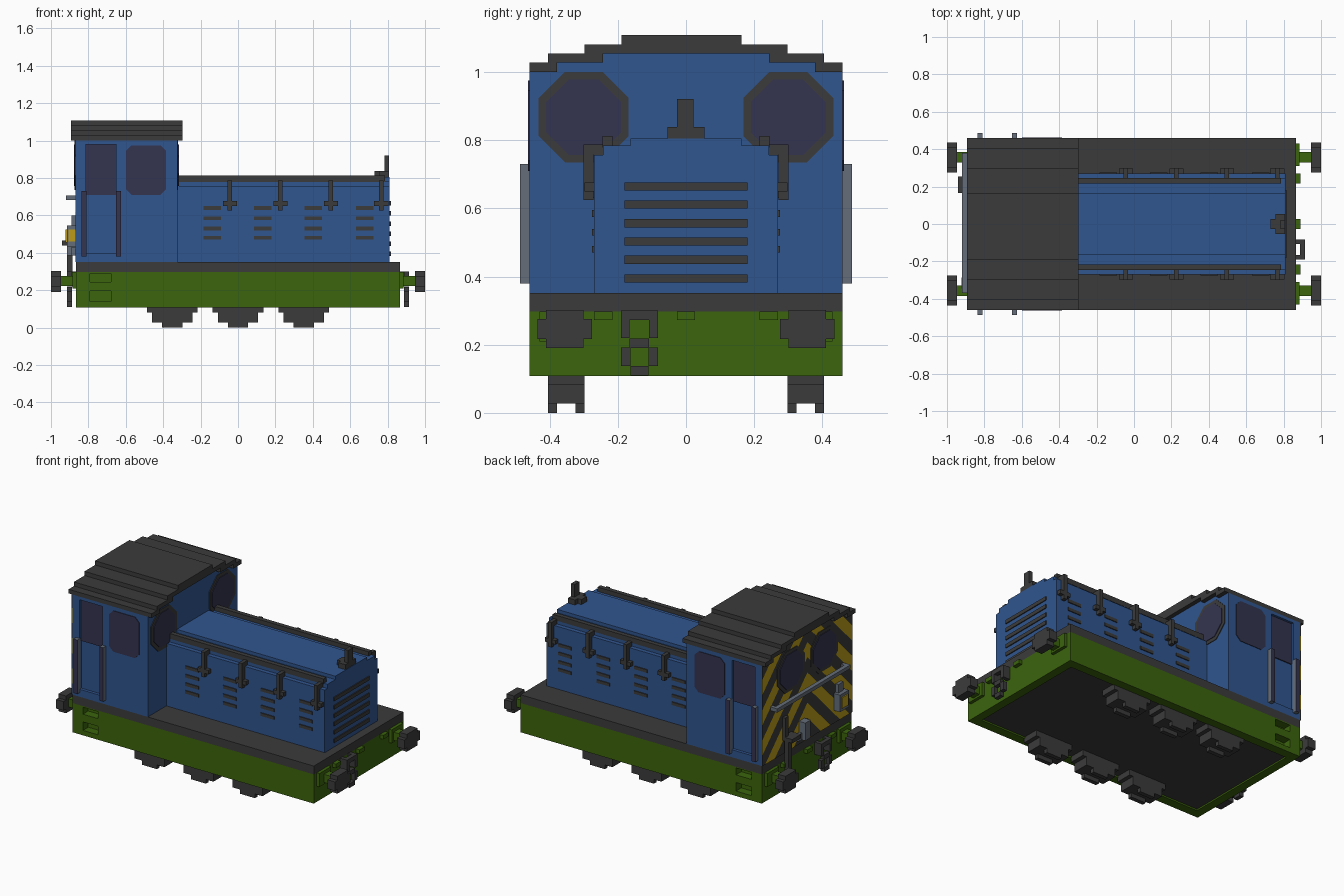
import bpy, bmesh, math
from mathutils import Vector

cube = bpy.data.objects.get("Cube")
if cube:
    bpy.data.objects.remove(cube, do_unlink=True)

V = 2 / 74  # block size that the whole model is laid out on


def material(name, rgb):
    m = bpy.data.materials.new(name)
    m.use_nodes = True
    m.diffuse_color = (*rgb, 1)
    m.node_tree.nodes["Principled BSDF"].inputs["Base Color"].default_value = (*rgb, 1)
    return m


BLUE = material("body blue", (0.03, 0.092, 0.275))
GREEN = material("frame green", (0.044, 0.128, 0.004))
DARK = material("dark grey", (0.044, 0.044, 0.044))
GLASS = material("window navy", (0.034, 0.034, 0.08))
GREY = material("steel grey", (0.13, 0.155, 0.19))
YELLOW = material("warning yellow", (0.5, 0.33, 0.01))


def add_box(bm, b):
    x0, x1, y0, y1, z0, z1 = b
    r = bmesh.ops.create_cube(bm, size=1)
    for v in r["verts"]:
        v.co = Vector(((x0 + x1) / 2 + v.co.x * (x1 - x0), (y0 + y1) / 2 + v.co.y * (y1 - y0),
                       (z0 + z1) / 2 + v.co.z * (z1 - z0)))


def finish(name, bm, *mats):
    bmesh.ops.recalc_face_normals(bm, faces=bm.faces[:])
    me = bpy.data.meshes.new(name)
    bm.to_mesh(me)
    bm.free()
    for m in mats:
        me.materials.append(m)
    ob = bpy.data.objects.new(name, me)
    bpy.context.collection.objects.link(ob)
    return ob


def flip(b, ax):
    b = list(b)
    b[2 * ax], b[2 * ax + 1] = -b[2 * ax + 1], -b[2 * ax]
    return tuple(b)


def boxes(name, mat, parts, mirror="", unit=1.0):
    """Boxes (x0,x1,y0,y1,z0,z1) joined in one object, repeated across x and/or y."""
    for ax, key in enumerate("xy"):
        if key in mirror:
            parts = list(parts) + [flip(b, ax) for b in parts]
    bm = bmesh.new()
    for b in parts:
        add_box(bm, [c * unit for c in b])
    return finish(name, bm, mat)


def octagon(name, mat, axis, at, thick, u0, u1, z0, z1, cut):
    """Thin eight-sided plate facing along the x or y axis."""
    pts = [(u0 + cut, z0), (u1 - cut, z0), (u1, z0 + cut), (u1, z1 - cut),
           (u1 - cut, z1), (u0 + cut, z1), (u0, z1 - cut), (u0, z0 + cut)]
    place = (lambda d, u, z: (d, u, z)) if axis == "x" else (lambda d, u, z: (u, d, z))
    bm = bmesh.new()
    f = bm.faces.new([bm.verts.new(place(at, u, z)) for u, z in pts])
    r = bmesh.ops.extrude_face_region(bm, geom=[f])
    for v in r["geom"]:
        if isinstance(v, bmesh.types.BMVert):
            v.co[0 if axis == "x" else 1] += thick
    return finish(name, bm, mat)


def carve(ob, mat, parts, mirror=""):
    cutter = boxes("cutter", mat, parts, mirror)
    cutter.hide_render = True
    mod = ob.modifiers.new("carve", "BOOLEAN")
    mod.operation, mod.solver, mod.object = "DIFFERENCE", "EXACT", cutter
    dg = bpy.context.evaluated_depsgraph_get()
    me = bpy.data.meshes.new_from_object(ob.evaluated_get(dg))
    ob.modifiers.clear()
    ob.data = me
    bpy.data.objects.remove(cutter, do_unlink=True)


# Underframe with step holes and a shallow recess below
frame = boxes("frame", GREEN, [(-32, 32, -17, 17, 4, 11)], unit=V)
carve(frame, GREEN, [(-0.79, -0.68, -0.5, -0.405, 0.245, 0.29), (-0.79, -0.68, -0.5, -0.405, 0.14, 0.195)], "y")
carve(frame, GREEN, [(-0.81, 0.81, -0.40, 0.40, 0.05, 0.125)])
boxes("underside_panel", DARK, [(-0.81, 0.81, -0.40, 0.40, 0.118, 0.126)])
boxes("footplate", DARK, [(-32, 32, -17, 17, 11, 13)], unit=V)

# Axle boxes: stepped blocks with two thin plates at the bottom
axles = []
for c in (-13, 0, 13):
    axles += [(c - 5, c + 5, 11, 15, 3, 4.7), (c - 4, c + 4, 11.3, 14.7, 1, 3)]
    for y in (11, 14):
        axles += [(c - 4, c + 4, y, y + 1, 1, 3.2), (c - 2, c + 2, y, y + 1, 0, 1.2)]
boxes("axle_boxes", DARK, axles, "y", V)

# Engine hood with stepped shoulders
boxes("hood", BLUE, [(-12, 30, -10, 10, 13, 28), (-12, 30, -9, 9, 28, 29), (-12, 30, -6, 6, 29, 29.8)], unit=V)
boxes("front_grille", DARK, [(0.808, 0.817, -0.18, 0.18, z - 0.012, z + 0.012)
                             for z in (0.394, 0.449, 0.503, 0.556, 0.611, 0.664)])
boxes("side_louvres", DARK, [(x, x + 0.095, -0.276, -0.268, z - 0.01, z + 0.01)
                             for x in (-0.185, 0.085, 0.355, 0.63) for z in (0.48, 0.53, 0.585, 0.64)], "y")
boxes("hood_rails", DARK, [(-0.324, 0.785, 0.216, 0.245, 0.778, 0.812)], "y")
brackets = []
for x in (-0.043, 0.227, 0.497, 0.766):
    brackets += [(x - 0.012, x + 0.012, 0.235, 0.30, 0.757, 0.787),
                 (x - 0.012, x + 0.012, 0.272, 0.30, 0.625, 0.765),
                 (x - 0.038, x + 0.038, 0.268, 0.297, 0.65, 0.676)]
boxes("rail_brackets", DARK, brackets, "y")
boxes("exhaust", DARK, [(0.757, 0.808, -0.054, 0.054, 0.80, 0.838), (0.73, 0.76, -0.027, 0.027, 0.80, 0.838),
                        (0.783, 0.808, -0.026, 0.022, 0.83, 0.92)])

# Cab with recessed doors
cab = boxes("cab", BLUE, [(-32, -12, -17, 17, 13, 37)], unit=V)
carve(cab, BLUE, [(-0.815, -0.65, -0.5, -0.44, 0.40, 0.98)], "y")
boxes("cab_gable", BLUE, [(-32, -12, -14, 14, 37, 38), (-32, -12, -9, 9, 38, 39)], unit=V)
boxes("roof", DARK, [(-33, -11, -11, 11, 39, 40), (-33, -11, -7, 6, 40, 41)], unit=V)
boxes("roof_eaves", DARK, [(-33, -11, 14, 17, 37, 38), (-33, -11, 9, 15, 38, 39)], "y", V)

# Side windows and handrails
for s, side in ((1, "left"), (-1, "right")):
    boxes("door_window_" + side, GLASS, [(-0.813, -0.652, s * 0.443 - 0.004, s * 0.443 + 0.004, 0.71, 0.978)])
    octagon("side_window_" + side, GLASS, "y", s * 0.4585, s * 0.005, -0.60, -0.384, 0.71, 0.975, 0.03)
    octagon("front_window_frame_" + side, DARK, "x", -0.326, 0.006, *sorted((s * 0.168, s * 0.432)), 0.735, 1.0, 0.077)
    octagon("front_window_" + side, GLASS, "x", -0.326, 0.010, *sorted((s * 0.19, s * 0.41)), 0.757, 0.978, 0.066)
    octagon("rear_window_frame_" + side, DARK, "x", -0.866, -0.008, *sorted((s * 0.03, s * 0.31)), 0.735, 1.0, 0.077)
    octagon("rear_window_" + side, GLASS, "x", -0.866, -0.012, *sorted((s * 0.052, s * 0.288)), 0.757, 0.978, 0.066)
rails = boxes("door_handrails", GREY, [(-0.838, -0.811, 0.455, 0.487, 0.38, 0.73),
                                       (-0.652, -0.625, 0.455, 0.487, 0.38, 0.73)], "y")
rails.data.materials.append(GLASS)
for p in rails.data.polygons:
    p.material_index = 1 if abs(p.normal.y) > 0.5 else 0

# Rear warning chevrons: thin panels sliced on the diagonal and coloured in bands
bm = bmesh.new()
for w, z0, z1 in ((17, 13, 37), (14, 37, 38), (9, 38, 39)):
    for y0, y1 in ((-w, 0), (0, w)):
        add_box(bm, (-0.870, -0.864, y0 * V, y1 * V, z0 * V, z1 * V))
BAND = 0.098
for s in (1, -1):
    for i in range(3, 17):
        half = [f for f in bm.faces if f.calc_center_median().y * s > 1e-5]
        geom = set(half)
        for f in half:
            geom.update(f.edges)
            geom.update(f.verts)
        bmesh.ops.bisect_plane(bm, geom=list(geom), plane_co=(0, 0, i * BAND), plane_no=(0, s, 1))
for f in bm.faces:
    c = f.calc_center_median()
    f.material_index = math.floor((c.z + abs(c.y)) / BAND) % 2
finish("warning_chevrons", bm, DARK, YELLOW)

# Rear handrail, lamps and pipes
boxes("rear_handrail", GREY, [(-0.92, -0.893, -0.37, 0.38, 0.682, 0.706)])
boxes("rear_handrail_stays", GREY, [(-0.90, -0.865, y, y + 0.025, 0.682, 0.706) for y in (-0.37, 0.355)])
boxes("rear_lamp", GREY, [(-0.915, -0.865, -0.36, -0.27, 0.435, 0.545), (-0.89, -0.865, -0.34, -0.29, 0.545, 0.60)])
boxes("rear_lamp_lens", YELLOW, [(-0.922, -0.914, -0.345, -0.285, 0.455, 0.525),
                                 (-0.905, -0.87, -0.366, -0.36, 0.46, 0.525)])
boxes("rear_socket", GREY, [(-0.915, -0.865, 0.03, 0.085, 0.385, 0.50), (-0.89, -0.865, 0.0, 0.115, 0.385, 0.43)])
boxes("rear_pipe", DARK, [(-0.915, -0.885, 0.22, 0.255, 0.22, 0.45), (-0.94, -0.865, 0.165, 0.255, 0.44, 0.465),
                          (-0.89, -0.865, 0.22, 0.255, 0.44, 0.59)])

# Buffers, lugs and couplings at both ends
boxes("buffer_shafts", GREEN, [(0.86, 0.95, 0.33, 0.385, 0.222, 0.275), (0.86, 0.885, 0.31, 0.43, 0.21, 0.297)], "xy")
boxes("buffer_heads", DARK, [(0.946, 1.0, 0.275, 0.435, 0.217, 0.275), (0.946, 1.0, 0.30, 0.41, 0.19, 0.302)], "xy")
boxes("frame_lugs", GREEN, [(0.86, 0.89, y - 0.027, y + 0.027, 0.272, 0.298) for y in (-0.243, 0, 0.243)], "x")
boxes("couplings", DARK, [
    (0.86, 0.915, -0.19, -0.165, 0.22, 0.30), (0.86, 0.915, -0.108, -0.082, 0.22, 0.30),
    (0.888, 0.915, -0.19, -0.082, 0.272, 0.30), (0.888, 0.915, -0.165, -0.108, 0.19, 0.218),
    (0.888, 0.915, -0.19, -0.163, 0.137, 0.192), (0.888, 0.915, -0.11, -0.082, 0.137, 0.192),
    (0.888, 0.915, -0.163, -0.11, 0.11, 0.137)], "x")
